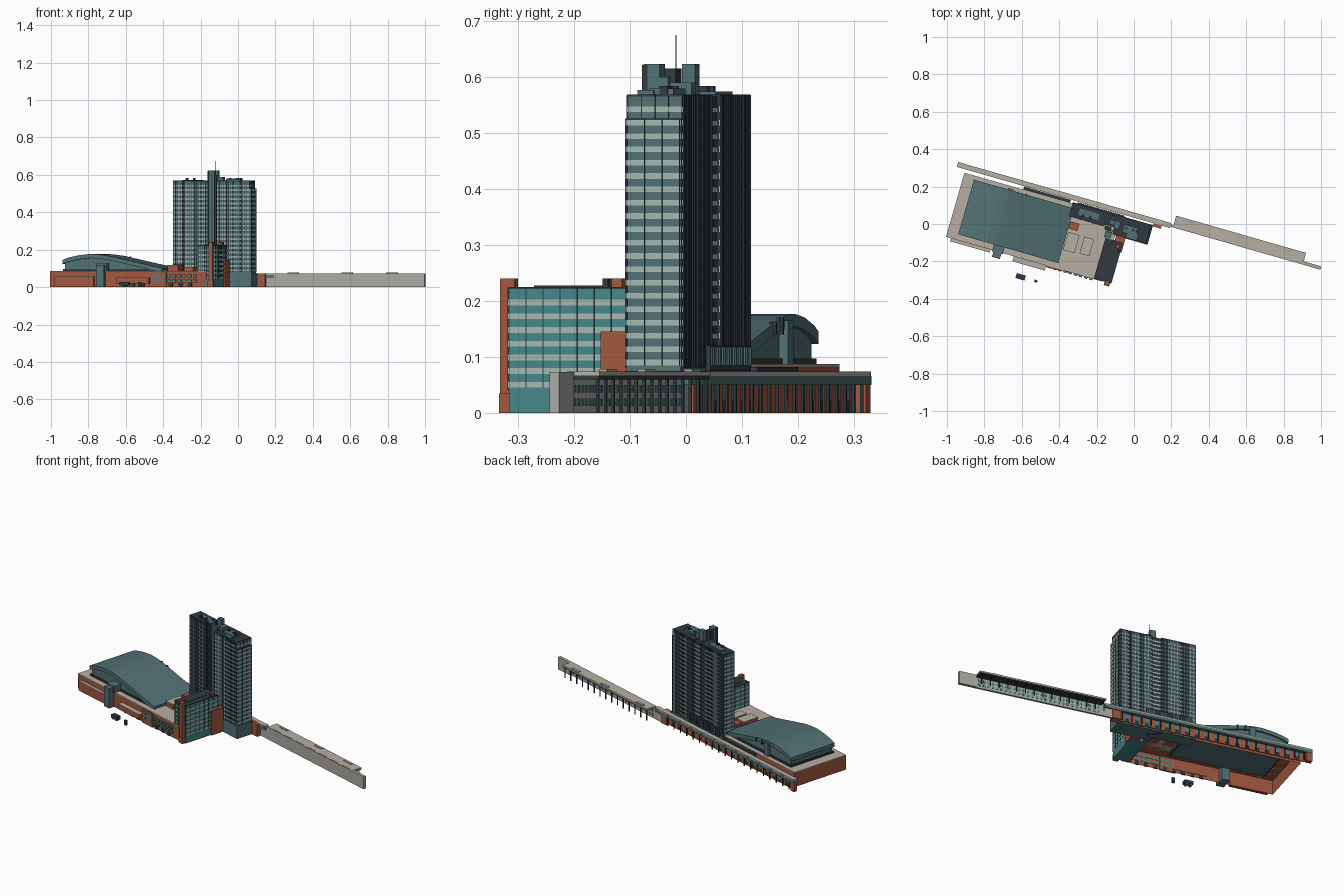
import bpy, bmesh, math
from mathutils import Matrix

if "Cube" in bpy.data.objects:
    bpy.data.objects.remove(bpy.data.objects["Cube"])

ANGLE = math.radians(-16)   # whole complex is turned on the grid


def mat(name, r, g, b):
    m = bpy.data.materials.new(name)
    m.diffuse_color = (r, g, b, 1)
    m.use_nodes = True
    m.node_tree.nodes["Principled BSDF"].inputs["Base Color"].default_value = m.diffuse_color
    return m


TEAL = mat("slate_teal", .085, .165, .18)
GLASS = mat("green_glass", .06, .24, .25)
PALE = mat("pale_band", .36, .48, .43)
DARK = mat("dark_metal", .03, .042, .05)
BRICK = mat("brick", .36, .095, .05)
BEIGE = mat("roof_beige", .47, .43, .37)
GREY = mat("concrete", .40, .40, .37)


def finish(name, bm, m):
    bmesh.ops.recalc_face_normals(bm, faces=bm.faces)
    me = bpy.data.meshes.new(name)
    bm.to_mesh(me)
    bm.free()
    me.materials.append(m)
    ob = bpy.data.objects.new(name, me)
    ob.rotation_euler.z = ANGLE
    bpy.context.collection.objects.link(ob)
    return ob


def boxes(name, m, items, open_bottom=False):
    """Each item is u0, u1, v0, v1, z0, z1 in the turned frame."""
    bm = bmesh.new()
    for u0, u1, v0, v1, z0, z1 in items:
        mx = Matrix.Translation(((u0+u1)/2, (v0+v1)/2, (z0+z1)/2)) @ \
            Matrix.Diagonal((u1-u0, v1-v0, z1-z0, 1))
        bmesh.ops.create_cube(bm, size=1, matrix=mx)
    if open_bottom:
        bmesh.ops.delete(bm, geom=[f for f in bm.faces if f.normal.z < -.9], context='FACES')
    return finish(name, bm, m)


def profile(name, m, pts, v0, v1):
    """Extrude a u-z outline along v."""
    bm = bmesh.new()
    f = bm.faces.new([bm.verts.new((u, v0, z)) for u, z in pts])
    r = bmesh.ops.extrude_face_region(bm, geom=[f])
    bmesh.ops.translate(bm, vec=(0, v1-v0, 0),
                        verts=[e for e in r["geom"] if isinstance(e, bmesh.types.BMVert)])
    return finish(name, bm, m)


def steps(a, b, n):
    return [a + (b-a)*i/(n-1) for i in range(n)]


def block(name, wall, u0, u1, v0, v1, z0, z1, first, pitch, north, south, ends):
    """Office slab: core, pale floor bands, dark fins and roof edge."""
    e, f = .0012, .0028
    boxes(name + "_core", wall, [(u0, u1, v0, v1, z0, z1)])
    n = int((z1 - .004 - first) / pitch) + 1
    boxes(name + "_bands", PALE, [(u0-e, u1+e, v0-e, v1+e, first+i*pitch, first+i*pitch+pitch*.42)
                                  for i in range(n) if first+i*pitch+pitch*.42 < z1])
    w = .0011
    fins = [(u-w, u+w, v1-.001, v1+f, first-.005, z1) for u in steps(u0+w, u1-w, north)]
    fins += [(u-w, u+w, v0-f, v0+.001, first-.005, z1) for u in steps(u0+w, u1-w, south)]
    for v in steps(v0+w, v1-w, ends):
        fins += [(u1-.001, u1+.002, v-w/2, v+w/2, first, z1), (u0-.002, u0+.001, v-w/2, v+w/2, first, z1)]
    boxes(name + "_fins", DARK, fins)
    boxes(name + "_roof", DARK, [(u0-e, u1+e, v0-e, v1+e, z1-.003, z1+.001)])


# Main tower: two offset slabs, end bay and plinth
block("tower_west", TEAL, -.345, -.15, -.055, .019, 0, .568, .085, .0238, 24, 16, 5)
block("tower_east", TEAL, -.095, .088, -.083, .019, 0, .568, .085, .0238, 23, 15, 5)
block("tower_end_bay", TEAL, .086, .096, -.083, .017, 0, .525, .085, .0238, 2, 2, 4)
boxes("tower_link", DARK, [(-.16, -.09, -.045, .016, 0, .565)])
boxes("link_bands", PALE, [(-.15, -.095, -.046, .0165, .085+i*.0238, .093+i*.0238) for i in range(20)])
boxes("tower_plinth", TEAL, [(-.1, .1, -.087, .022, 0, .075), (-.345, -.1, -.058, .022, 0, .08)])
boxes("tower_dark_strips", DARK, [(u-.005, u+.005, -.058, -.05, .08, .568) for u in (-.285, -.215)]
      + [(u-.005, u+.005, -.086, -.08, .08, .568) for u in (-.03, .045)])

# North annex with its screen of fins
boxes("tower_annex", DARK, [(-.32, -.06, .018, .028, .075, .12)])
boxes("annex_fins", TEAL, [(u-.0015, u+.0015, .027, .031, .085, .118) for u in steps(-.315, -.065, 22)])

# Service shafts and rooftop plant
boxes("service_shafts", TEAL, [(-.135, -.1, -.108, -.078, 0, .623), (-.13, -.1, -.078, -.062, 0, .6),
                               (-.13, -.1, -.036, -.012, .56, .623)])
boxes("shaft_ribs", DARK, [(-.137+i*.009, -.134+i*.009, -.11, -.1, .08, .622) for i in range(5)]
      + [(-.145, -.112, -.072, -.05, .56, .615)])
boxes("roof_plant", TEAL, [(-.05, .03, -.06, -.015, .565, .58), (-.02, .035, -.08, -.05, .565, .577),
                           (-.1, -.07, -.05, -.01, .565, .59), (-.3, -.19, -.035, .0, .565, .574)])
boxes("roof_vents", DARK, [(u, u+.012, -.04, -.025, .57, .584) for u in (-.04, 0, .02, -.24, -.28)])
bm = bmesh.new()
bmesh.ops.create_cone(bm, cap_ends=True, segments=6, radius1=.0012, radius2=.0008, depth=.11,
                      matrix=Matrix.Translation((-.11, -.05, .62)))
finish("antenna", bm, DARK)

# Low tower with brick stair piers
block("low_tower", GLASS, -.125, -.03, -.338, -.115, 0, .224, .045, .0245, 7, 9, 8)
boxes("low_tower_plant", DARK, [(-.1, -.06, -.3, -.17, .222, .228), (-.05, -.034, -.165, -.155, .14, .24)])
boxes("brick_piers", BRICK, [(-.062, -.04, -.357, -.33, 0, .24), (-.066, -.036, -.358, -.33, 0, .035),
                             (-.075, -.022, -.165, -.08, 0, .145), (-.06, -.04, -.15, -.13, .14, .24),
                             (-.065, -.05, -.165, -.155, .14, .24)])

# Brick podium, open underneath, with beige roof pieces round the hall
boxes("podium", BRICK, [(-.947, -.08, -.343, .0135, 0, .083)], open_bottom=True)
boxes("podium_roof", BEIGE, [(-.947, -.08, -.343, .0135, .083, .087)])
boxes("podium_front_bays", BRICK, [(-.92, -.7, -.36, -.34, 0, .055), (-.57, -.39, -.371, -.34, .02, .05),
                                   (-.39, -.3, -.35, -.34, 0, .08)])
boxes("bay_roofs", BEIGE, [(-.92, -.7, -.36, -.343, .055, .057), (-.57, -.39, -.371, -.343, .05, .052)])
boxes("roof_lanterns", BRICK, [(-.325, -.265, -.235, -.14, .08, .115), (-.235, -.185, -.23, -.14, .08, .105),
                               (-.33, -.28, -.12, -.08, .08, .12)])
boxes("lantern_roofs", BEIGE, [(-.327, -.263, -.237, -.138, .115, .118), (-.237, -.183, -.232, -.138, .105, .108)])
boxes("podium_windows", GLASS, [(u, u+.018, -.352, -.34, z, z+.016)
                                for u in steps(-.38, -.15, 9) for z in (.025, .052)])
boxes("podium_doors", DARK, [(u, u+.022, -.347, -.34, 0, .022) for u in steps(-.55, -.18, 8)])

# Hall: curved roof over set-back walls, with stair tower and buttresses
curve = [(-.888, .145), (-.86, .156), (-.8, .17), (-.735, .177), (-.69, .175), (-.63, .167),
         (-.53, .145), (-.43, .123), (-.332, .102)]
profile("hall_roof", TEAL, curve + [(u, z-.022) for u, z in reversed(curve)], -.312, -.008)
inner = [(max(-.876, min(-.345, u)), z-.012) for u, z in curve]
profile("hall_walls", TEAL, [(-.876, .07)] + inner + [(-.345, .07)], -.302, -.018)
boxes("hall_base", DARK, [(-.885, -.34, -.309, -.011, .075, .097)])
boxes("hall_stair_tower", TEAL, [(-.682, -.638, -.378, -.3, 0, .118), (-.69, -.63, -.35, -.3, .085, .125)])
boxes("hall_north_buttress", TEAL, [(-.7, -.665, -.03, -.001, .08, .165)])
boxes("roof_seams", DARK, [(-.6, -.593, -.015, -.003, .14, .163), (-.645, -.64, -.015, -.003, .14, .17)])

# North gallery: raised deck on posts with a panelled brick wall
boxes("gallery_deck", BEIGE, [(-.995, .19, .033, .059, .066, .074)])
boxes("gallery_fascia", TEAL, [(-.995, .19, .0325, .0595, .05, .066)])
boxes("gallery_upstands", DARK, [(-.9, -.78, .0, .012, .08, .087), (-.62, -.36, .005, .03, .07, .082)])
boxes("gallery_brick_wall", BRICK, [(u, u+.034, .034, .04, 0, .05) for u in steps(-.96, .07, 19)]
      + [(-.995, -.965, .034, .058, 0, .05), (.1, .145, .015, .056, 0, .073)])
boxes("gallery_windows", DARK, [(-.965, .1, .036, .038, .0, .022)])
boxes("gallery_glazing", GLASS, [(-.965, .1, .0355, .0385, .022, .05)])
boxes("gallery_posts", DARK, [(u-.0025, u+.0025, .052, .057, 0, .05) for u in steps(-.95, .09, 20)])

# East wing: blank screen wall, canopy roof, glazed back and posts
boxes("screen_wall", GREY, [(.14, 1.025, .04, .052, 0, .073), (.927, 1.025, .04, .058, 0, .073)])
boxes("wing_roof", BEIGE, [(.205, .927, .045, .105, .066, .074)])
boxes("wing_soffit", DARK, [(.21, .924, .052, .1035, .06, .066)])
boxes("wing_roof_lights", GREY, [(u, u+.06, .085, .1, .073, .078) for u in (.25, .55, .8)])
boxes("wing_windows", GLASS, [(u, u+.012, .051, .0535, z, z+.014)
                              for u in steps(.22, .9, 28) for z in (.012, .036)])
boxes("wing_posts", DARK, [(u-.0025, u+.0025, .096, .101, 0, .062) for u in steps(.215, .915, 15)])

# Forecourt kiosks
boxes("kiosks", DARK, [(-.53, -.48, -.452, -.425, .008, .027), (-.428, -.412, -.445, -.432, 0, .028)])
boxes("kiosk_feet", TEAL, [(-.522, -.512, -.45, -.427, 0, .01), (-.498, -.488, -.45, -.427, 0, .01)])
